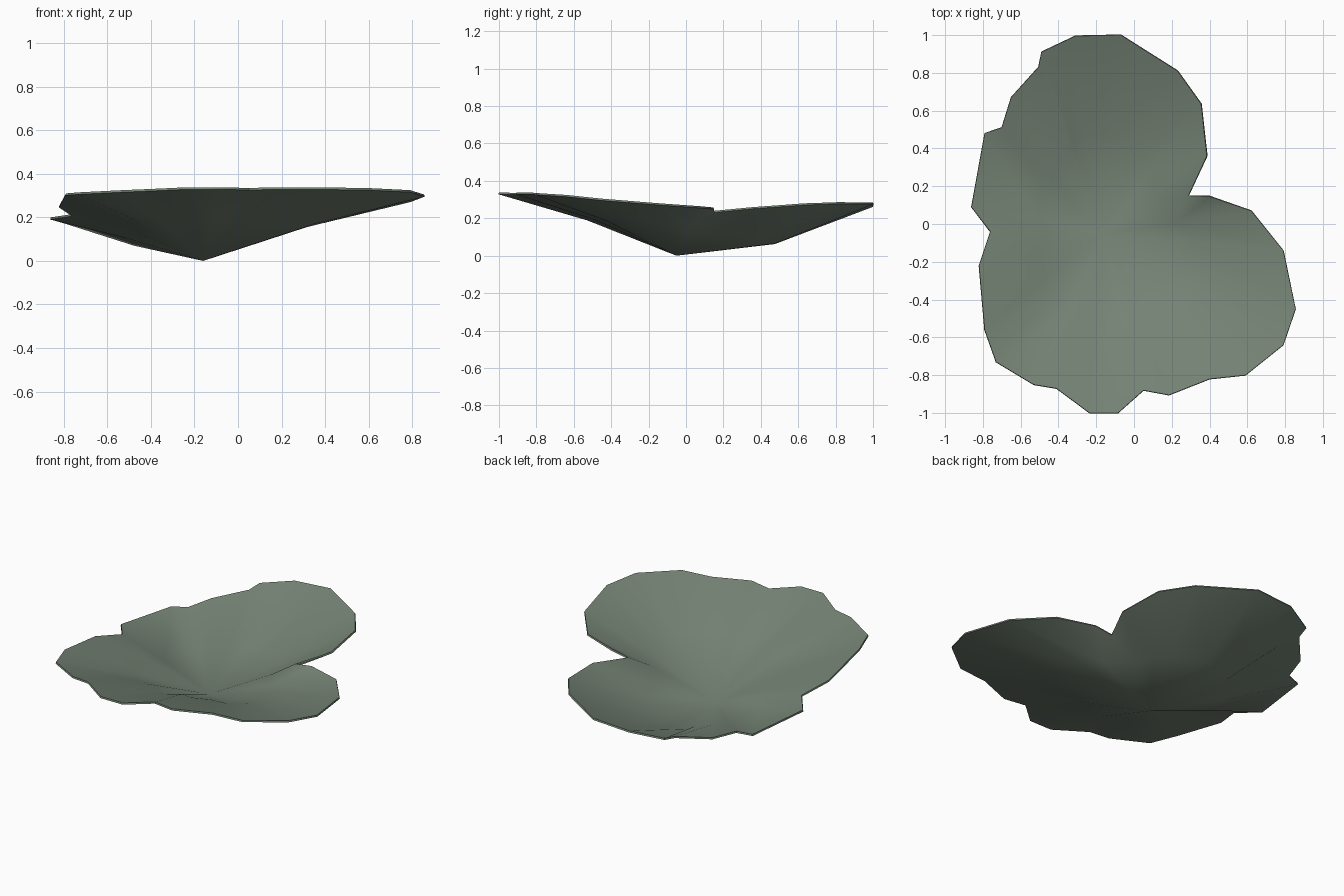
import bpy
import bmesh
from mathutils import Vector

cube = bpy.data.objects.get("Cube")
if cube:
    bpy.data.objects.remove(cube, do_unlink=True)

# Leaf colour
leaf_green = bpy.data.materials.new("dull_leaf_green")
leaf_green.use_nodes = True
colour = (0.18, 0.23, 0.18, 1)
leaf_green.diffuse_color = colour
shader = leaf_green.node_tree.nodes["Principled BSDF"]
shader.inputs["Base Color"].default_value = colour
shader.inputs["Roughness"].default_value = 0.9

CENTRE = Vector((-0.16, -0.05, 0.01))
THICKNESS = 0.01

# Raised rim of the pad, counter-clockwise from one side of the notch
back_lobe = [(.385, .36, .26), (.355, .635, .28), (.23, .81, .286), (-.07, 1, .285),
             (-.31, .995, .27), (-.49, .91, .24), (-.505, .83, .225), (-.65, .67, .195),
             (-.7, .51, .187), (-.79, .48, .18), (-.86, .09, .2), (-.76, -.04, .215)]
front_lobe = [(-.82, -.22, .255), (-.79, -.56, .31), (-.73, -.73, .315), (-.53, -.85, .325),
              (-.41, -.87, .33), (-.235, -1, .338), (-.085, -1, .338), (.05, -.88, .335),
              (.185, -.905, .338), (.4, -.82, .337), (.59, -.8, .335), (.79, -.64, .325),
              (.855, -.45, .305), (.79, -.14, .28), (.62, .07, .265)]
notch_flap = [(.4, .145, .258), (.288, .15, .24)]


def halfway(point):
    """Point half way up the bowl: domed at the front, dished at the back."""
    middle = CENTRE.lerp(point, 0.5)
    middle.z *= 1.14 - 0.63 * max(0, point.y)
    return middle


bm = bmesh.new()
hub = bm.verts.new(CENTRE)
rim, ring = [], []
for spot in back_lobe + front_lobe:
    rim.append(bm.verts.new(spot))
    ring.append(bm.verts.new(halfway(Vector(spot))))

# The flap in the notch hangs on the last point of the ring
for spot in notch_flap:
    rim.append(bm.verts.new(spot))
    ring.append(ring[-1])


def triangle(*corners):
    if len(set(corners)) == len(corners):
        bm.faces.new(corners)


# Inner fan and outer strip
for i in range(len(rim)):
    j = (i + 1) % len(rim)
    triangle(hub, ring[i], ring[j])
    triangle(ring[i], rim[i], ring[j])
    triangle(rim[i], rim[j], ring[j])

mesh = bpy.data.meshes.new("floating_leaf")
bm.to_mesh(mesh)
bm.free()
mesh.materials.append(leaf_green)

leaf = bpy.data.objects.new("floating_leaf", mesh)
bpy.context.collection.objects.link(leaf)

# Thin blade, thickened downwards
blade = leaf.modifiers.new("blade_thickness", "SOLIDIFY")
blade.thickness = THICKNESS
blade.offset = -1

bpy.ops.object.select_all(action="DESELECT")
bpy.context.view_layer.objects.active = leaf
leaf.select_set(True)
bpy.ops.object.modifier_apply(modifier=blade.name)
bpy.ops.object.shade_smooth_by_angle(angle=0.8)
